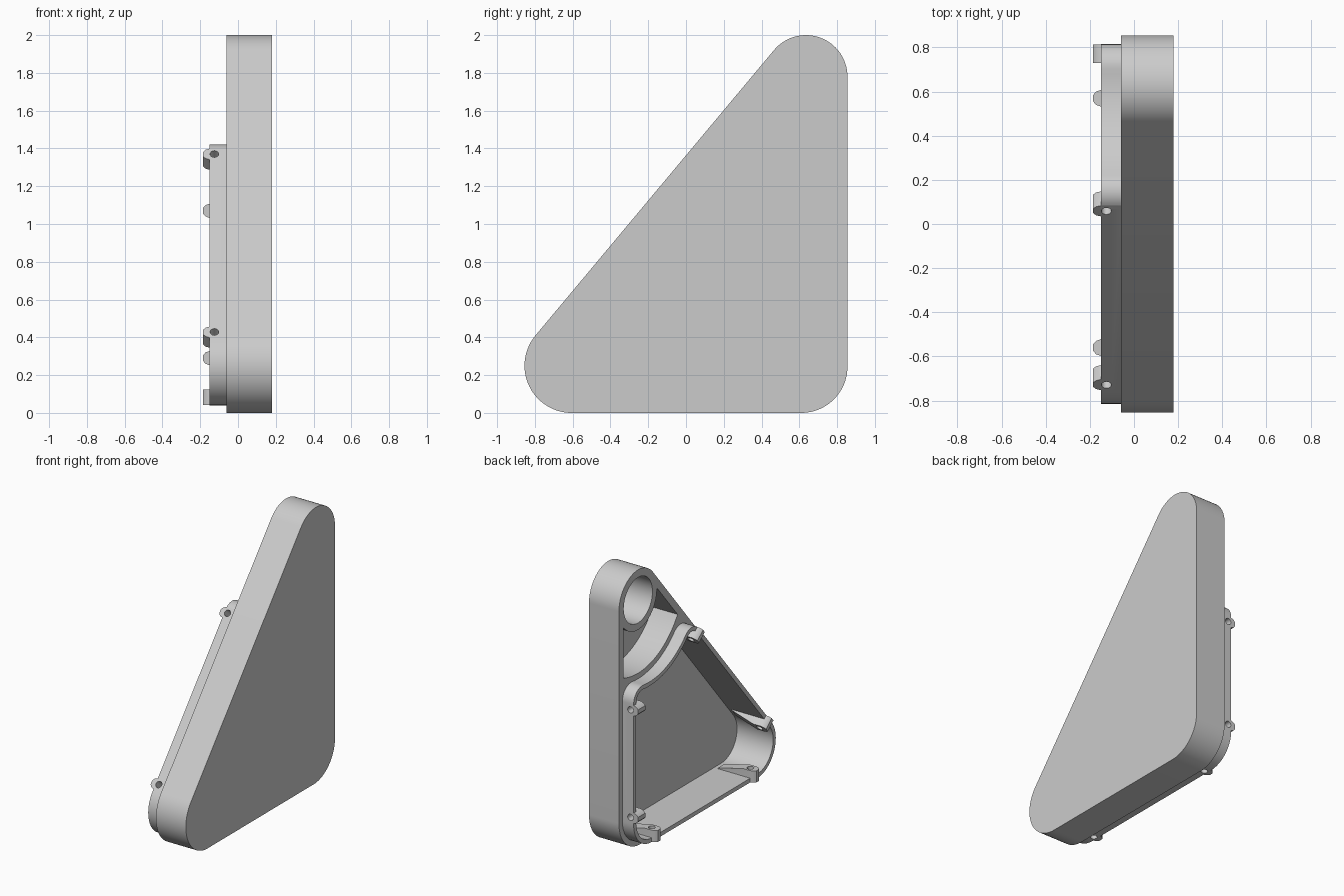
import bpy, bmesh, math
from mathutils import Vector

if "Cube" in bpy.data.objects:
    bpy.data.objects.remove(bpy.data.objects["Cube"])

grey = bpy.data.materials.new("plain_grey")
grey.use_nodes = True
GREY = (0.6, 0.6, 0.6, 1)
grey.diffuse_color = GREY
grey.node_tree.nodes["Principled BSDF"].inputs["Base Color"].default_value = GREY

# Corner circles of the triangular outline in the (y, z) plane
TOP, TOP_R = Vector((0.635, 1.78)), 0.22
FRONT, FRONT_R = Vector((-0.605, 0.25)), 0.25
BACK, BACK_R = Vector((0.61, 0.245)), 0.245
FLOOR, FACE, LIP, CLOSED = 0.14, -0.06, -0.15, 0.18
span = TOP - FRONT
SLANT = math.atan2(span.y, span.x) + math.acos((FRONT_R - TOP_R) / span.length)
DOWN, RIGHT = 1.5 * math.pi, 2 * math.pi


def polar(r, a):
    return Vector((r * math.cos(a), r * math.sin(a)))


def arc(c, r, a0, a1, n=20):
    return [c + polar(r, a0 + (a1 - a0) * i / n) for i in range(n + 1)]


def finish(name, bm):
    bmesh.ops.recalc_face_normals(bm, faces=bm.faces)
    me = bpy.data.meshes.new(name)
    bm.to_mesh(me)
    bm.free()
    me.materials.append(grey)
    ob = bpy.data.objects.new(name, me)
    bpy.context.collection.objects.link(ob)
    return ob


def prism(name, pts, x0, x1):
    bm = bmesh.new()
    face = bm.faces.new([bm.verts.new((x0, p.x, p.y)) for p in pts])
    out = bmesh.ops.extrude_face_region(bm, geom=[face])["geom"]
    bmesh.ops.translate(bm, vec=(x1 - x0, 0, 0),
                        verts=[v for v in out if isinstance(v, bmesh.types.BMVert)])
    return finish(name, bm)


def combine(target, tool, operation):
    mod = target.modifiers.new("cut", "BOOLEAN")
    mod.operation, mod.solver, mod.object = operation, "EXACT", tool
    bpy.context.view_layer.objects.active = target
    bpy.ops.object.modifier_apply(modifier=mod.name)
    bpy.data.objects.remove(tool)


def chamber(d, R, f):
    """Outline inset by d, scooped by a circle R round the top, filleted by f."""
    n = TOP_R - d - f
    drop = math.sqrt((R + f) ** 2 - n * n)
    f1 = TOP + Vector((n, -drop))
    f2 = TOP + polar(n, SLANT) + polar(drop, SLANT + math.pi / 2)
    a1 = math.atan2(*(TOP - f1).yx)
    a2 = math.atan2(*(TOP - f2).yx)
    return (arc(FRONT, FRONT_R - d, SLANT, DOWN) + arc(BACK, BACK_R - d, DOWN, RIGHT)
            + arc(f1, f, 0, a1, 10)
            + arc(TOP, R, a1 + math.pi, a2 + math.pi)[1:-1]
            + arc(f2, f, a2, SLANT, 10)[:-1] + [f2 + polar(f, SLANT)])


# Main body with raised lip
body = prism("triangular_cover",
             arc(TOP, TOP_R, 0, SLANT, 32) + arc(FRONT, FRONT_R, SLANT, DOWN, 32)
             + arc(BACK, BACK_R, DOWN, RIGHT, 24), FACE, CLOSED)
combine(body, prism("lip", chamber(0.04, 0.57, 0.10), LIP, 0), "UNION")

# Main chamber, round socket and crescent pocket
combine(body, prism("chamber_cut", chamber(0.07, 0.60, 0.07), -0.3, FLOOR), "DIFFERENCE")
combine(body, prism("socket_cut", arc(TOP, 0.165, 0, RIGHT, 48)[:-1], -0.3, FLOOR), "DIFFERENCE")
wall, outer, boss = 0.17, 0.53, 0.215
ao, ab = math.acos(wall / outer), math.acos(wall / boss)
combine(body, prism("pocket_cut", arc(TOP, outer, SLANT + ao, RIGHT - ao)
                    + arc(TOP, boss, RIGHT - ab, SLANT + ab), -0.3, FLOOR), "DIFFERENCE")


# Screw tabs: rounded nose, tapering gusset behind, hole through the lip
def screw_tab(base, normal):
    along = Vector((-normal.y, normal.x))

    def place(x, w, depth):
        p = base + along * w - normal * depth
        return Vector((x, p.x, p.y))

    bm = bmesh.new()
    for s in (-1, 1):
        for x, w in ((-0.185, 0.015), (-0.172, 0.03), (-0.15, 0.038), (-0.09, 0.038)):
            for depth in (0.001, 0.085):
                bm.verts.new(place(x, w * s, depth))
        for depth in (0.001, 0.035):
            bm.verts.new(place(0.11, 0.038 * s, depth))
    hull = bmesh.ops.convex_hull(bm, input=bm.verts)
    bmesh.ops.dissolve_limit(bm, angle_limit=0.01, verts=bm.verts, edges=bm.edges)
    combine(body, finish("tab", bm), "UNION")

    bm = bmesh.new()
    ring = [polar(0.023, RIGHT * i / 16) for i in range(16)]
    face = bm.faces.new([bm.verts.new(place(-0.125 + q.x, q.y, -0.05)) for q in ring])
    out = bmesh.ops.extrude_face_region(bm, geom=[face])["geom"]
    shift = place(0, 0, 0.15) - place(0, 0, -0.05)
    bmesh.ops.translate(bm, vec=shift,
                        verts=[v for v in out if isinstance(v, bmesh.types.BMVert)])
    combine(body, finish("tab_hole", bm), "DIFFERENCE")


INSET = 0.04
for z in (1.07, 0.29):
    screw_tab(Vector((0.855 - INSET, z)), Vector((1, 0)))
for y in (0.57, -0.56):
    screw_tab(Vector((y, INSET)), Vector((0, -1)))
for t in (0.684, 1.912):
    screw_tab(TOP + polar(TOP_R - INSET, SLANT) + polar(t, SLANT + math.pi / 2), polar(1, SLANT))

# Smooth curves, sharp corners
bpy.ops.object.select_all(action="DESELECT")
body.select_set(True)
bpy.context.view_layer.objects.active = body
bpy.ops.object.shade_smooth_by_angle(angle=math.radians(30))
